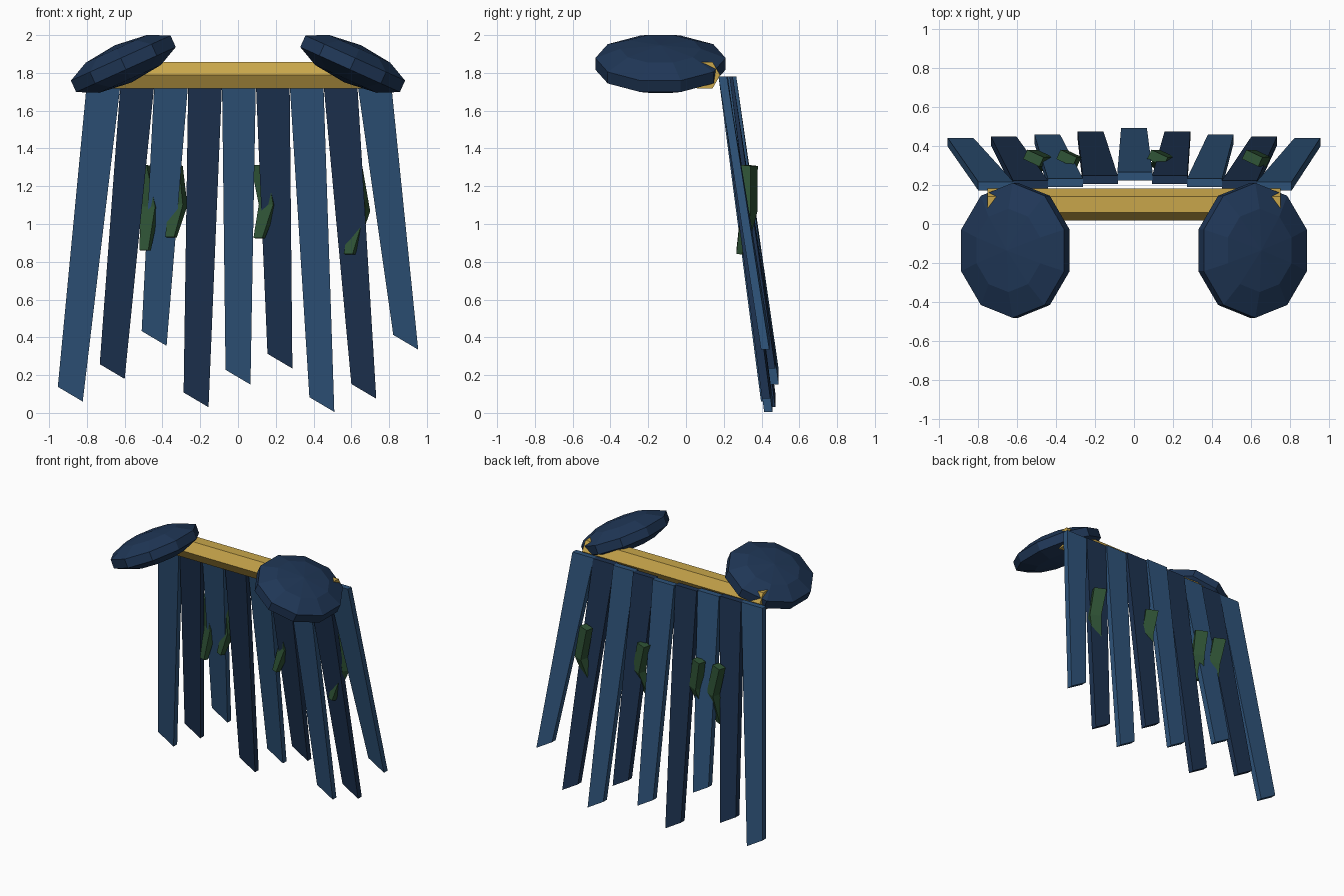
import bpy, bmesh, math
from mathutils import Matrix, Vector

if "Cube" in bpy.data.objects:
    bpy.data.objects.remove(bpy.data.objects["Cube"])


def material(name, rgb):
    m = bpy.data.materials.new(name)
    m.diffuse_color = (*rgb, 1)
    m.use_nodes = True
    m.node_tree.nodes["Principled BSDF"].inputs["Base Color"].default_value = m.diffuse_color
    return m


NAVY = material("navy", (0.014, 0.038, 0.095))
DARK = material("dark_cloth", (0.012, 0.032, 0.08))
LIGHT = material("light_cloth", (0.027, 0.085, 0.19))
GOLD = material("gold", (0.58, 0.38, 0.07))
GREEN = material("green", (0.028, 0.085, 0.036))


def finish(name, bm, mat):
    bmesh.ops.recalc_face_normals(bm, faces=bm.faces)
    me = bpy.data.meshes.new(name)
    bm.to_mesh(me)
    bm.free()
    me.materials.append(mat)
    ob = bpy.data.objects.new(name, me)
    bpy.context.collection.objects.link(ob)
    return ob


def loft(name, rings, mat):
    """Skin a closed solid through equal-sized rings of points."""
    bm = bmesh.new()
    vs = [[bm.verts.new(p) for p in r] for r in rings]
    n = len(vs[0])
    for a, b in zip(vs, vs[1:]):
        for i in range(n):
            j = (i + 1) % n
            bm.faces.new((a[i], a[j], b[j], b[i]))
    bm.faces.new(vs[0])
    bm.faces.new(vs[-1])
    return finish(name, bm, mat)


# Hexagonal collar bar
hexagon = [(0.1 + 0.081 * math.cos(math.radians(60 * i)),
            1.788 + 0.081 * math.sin(math.radians(60 * i))) for i in range(6)]
loft("collar_bar", [[(x, y, z) for y, z in hexagon] for x in (-0.75, 0.75)], GOLD)

# Flattened, tilted shoulder pads
for side, label in ((-1, "left"), (1, "right")):
    bm = bmesh.new()
    bmesh.ops.create_uvsphere(bm, u_segments=10, v_segments=5, radius=1)
    bm.transform(Matrix.Translation((side * 0.607, -0.135, 1.848))
                 @ Matrix.Rotation(side * math.radians(24.3), 4, 'Y')
                 @ Matrix.Diagonal((0.32, 0.363, 0.108, 1)))
    finish(label + "_shoulder_pad", bm, NAVY)

# Fanned cape strips with slanted ends
bottoms = [0.06, 0.18, 0.355, 0.03, 0.15, 0.235, 0.005, 0.075, 0.335]
THICK = 0.044
for k, low in enumerate(bottoms):
    t = (k - 4) / 4
    bow = 0.05 * (1 - abs(t)) ** 1.6
    xt, xb = 0.005 + 0.712 * t, 0.888 * t
    yt, yb = 0.172 + bow, 0.397 + bow

    def section(x, half, y, z_left, z_right):
        return [(x - half, y, z_left), (x + half, y, z_right),
                (x + half, y + THICK, z_right), (x - half, y + THICK, z_left)]

    loft("cape_strip_%d" % (k + 1),
         [section(xt, 0.09, yt, 1.782, 1.782),
          section(xb, 0.066, yb, low + 0.078, low)],
         DARK if k % 2 else LIGHT)

# Bent leaf shards woven through the cape: top, bend and tip centres
leaves = [
    [(-0.515, 0.337, 1.31), (-0.465, 0.335, 1.09), (-0.492, 0.292, 0.86)],
    [(-0.345, 0.337, 1.31), (-0.318, 0.335, 1.10), (-0.355, 0.300, 0.93)],
    [(0.120, 0.337, 1.31), (0.160, 0.335, 1.10), (0.112, 0.300, 0.925)],
    [(0.605, 0.337, 1.31), (0.650, 0.335, 1.07), (0.590, 0.292, 0.84)],
]
turn = Matrix.Rotation(math.radians(-25), 3, 'Z')
for k, path in enumerate(leaves):
    rings = []
    for centre, (w, d) in zip(path, ((0.046, 0.026), (0.042, 0.028), (0.026, 0.016))):
        rings.append([Vector(centre) + turn @ Vector((sx * w, sy * d, -0.1 * sy * d))
                      for sx, sy in ((-1, -1), (1, -1), (1, 1), (-1, 1))])
    loft("leaf_%d" % (k + 1), rings, GREEN)
